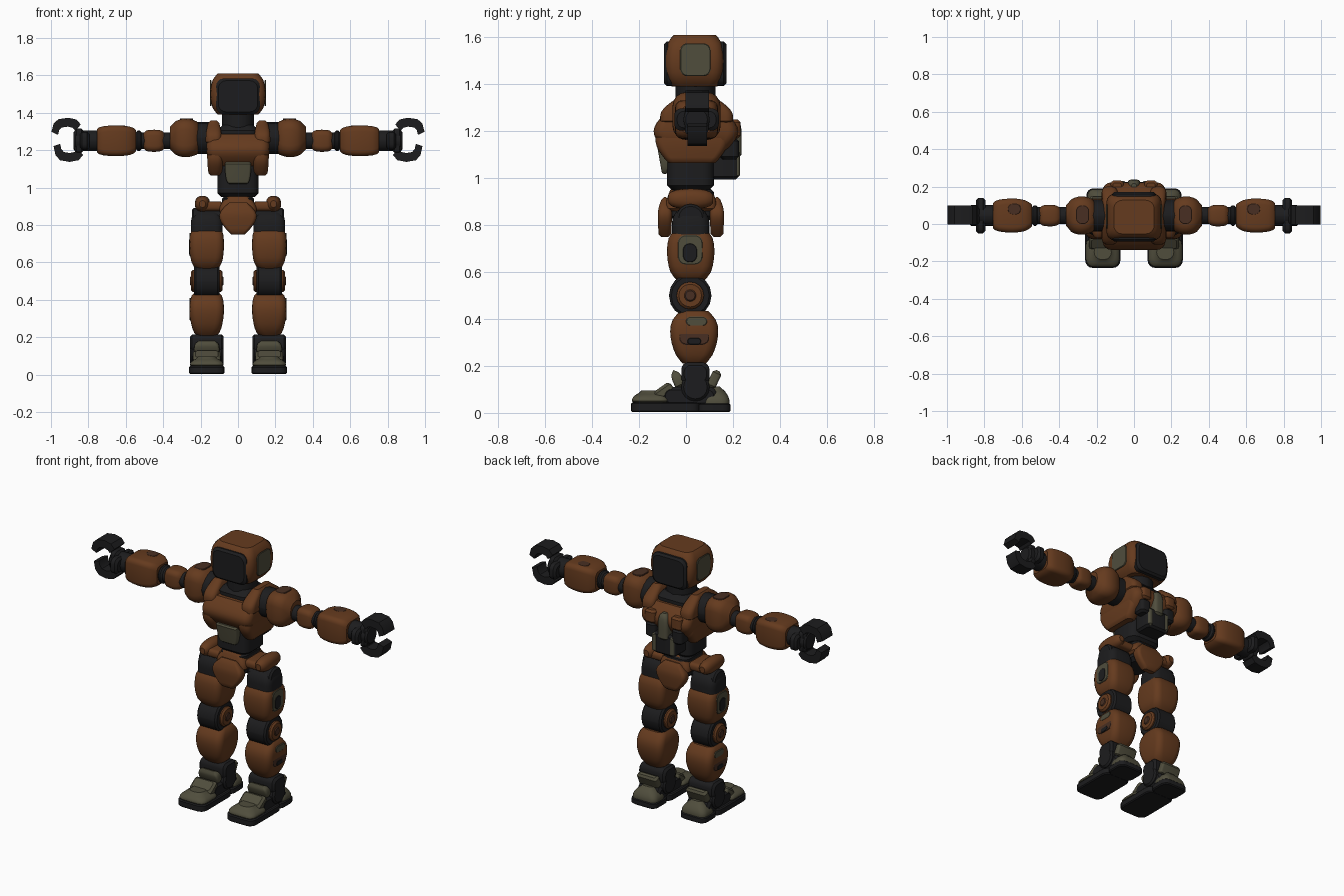
import bpy, bmesh, math
from mathutils import Vector, Matrix

old = bpy.data.objects.get("Cube")
if old:
    bpy.data.objects.remove(old)


def material(name, *rgb):
    m = bpy.data.materials.new(name)
    m.use_nodes = True
    m.diffuse_color = (*rgb, 1)
    bsdf = m.node_tree.nodes["Principled BSDF"]
    bsdf.inputs["Base Color"].default_value = (*rgb, 1)
    return m


RUST = material("rust orange", .13, .043, .013)
BROWN = material("worn brown", .065, .028, .016)
DARK = material("dark metal", .012, .012, .013)
OLIVE = material("olive grey", .08, .075, .046)
ARM_Y, ARM_Z = .045, 1.25     # arm centre line
LEG = .167                    # distance of the leg from the middle
parts = []


def finish(name, mat, bm, mirror):
    bmesh.ops.recalc_face_normals(bm, faces=bm.faces)
    mesh = bpy.data.meshes.new(name)
    bm.to_mesh(mesh)
    bm.free()
    mesh.materials.append(mat)
    ob = bpy.data.objects.new(name, mesh)
    bpy.context.collection.objects.link(ob)
    if mirror:
        ob.modifiers.new("mirror", "MIRROR").use_mirror_merge = False
    parts.append(ob)


def corner_ring(hu, hv, radius):
    """Outline of a rounded rectangle with the given half sizes."""
    rad = min(radius, hu * .96, hv * .96)
    for corner in range(4):
        su = 1 if corner in (0, 3) else -1
        sv = 1 if corner < 2 else -1
        for k in range(5):
            a = (corner + k / 4) * math.pi / 2
            yield su * (hu - rad) + rad * math.cos(a), sv * (hv - rad) + rad * math.sin(a)


def solid(name, mat, at, size, axis="z", low=(1, 1), high=(1, 1), peak=.5, bulge=.55,
          radius=.03, edge=.012, tilt=0, mirror=False):
    """Rounded block along an axis; its cross-section swells from low to full to high."""
    t, u, v = {"x": (0, 1, 2), "y": (1, 0, 2), "z": (2, 0, 1)}[axis]
    bm = bmesh.new()
    rings = []
    steps = 8
    for i in range(-1, steps + 2):
        f = min(max(i / steps, 0), 1)
        end, g = (low, f / peak) if f < peak else (high, (1 - f) / (1 - peak))
        swell = math.sin(g * math.pi / 2) ** bulge
        cap = i < 0 or i > steps
        half = [size[ax] / 2 * (e + (1 - e) * swell) - edge * cap for ax, e in zip((u, v), end)]
        length = size[t] if cap else size[t] - 2 * edge
        ring = []
        for a, b in corner_ring(*half, radius):
            co = Vector()
            co[t], co[u], co[v] = (f - .5) * length, a, b
            ring.append(bm.verts.new(co))
        rings.append(ring)
    for a, b in zip(rings, rings[1:]):
        for i in range(len(a)):
            bm.faces.new((a[i - 1], a[i], b[i], b[i - 1]))
    bm.faces.new(rings[0])
    bm.faces.new(rings[-1])
    place = Matrix.Translation(at) @ Matrix.Rotation(math.radians(tilt), 4, "X")
    bm.transform(place)
    finish(name, mat, bm, mirror)


def pair(*args, **options):
    solid(*args, mirror=True, **options)


def rod(name, mat, at, length, radius, axis="x", mirror=True):
    size = [2 * radius] * 3
    size["xyz".index(axis)] = length
    solid(name, mat, at, size, axis=axis, radius=radius, edge=.01, mirror=mirror)


def arm_part(name, mat, start, end, width, height, **options):
    pair(name, mat, ((start + end) / 2, ARM_Y, ARM_Z), (end - start, width, height), axis="x", **options)


def claw(name, at, start, end, width):
    """Curved hook: a faceted, squarish band in the x-z plane."""
    def square_off(c):
        return math.copysign(abs(c) ** .7, c)
    outline = []
    for reach in (1, .58):
        arc = []
        for k in range(6):
            a = math.radians(start + (end - start) * k / 5)
            arc.append((at[0] + .085 * reach * square_off(math.cos(a)),
                        at[2] + .113 * reach * square_off(math.sin(a))))
        outline += arc if reach == 1 else arc[::-1]
    bm = bmesh.new()
    near, far = [[bm.verts.new((x, at[1] + side * width / 2, z)) for x, z in outline] for side in (-1, 1)]
    bm.faces.new(near)
    bm.faces.new(far)
    for i in range(len(near)):
        bm.faces.new((near[i - 1], near[i], far[i], far[i - 1]))
    finish(name, DARK, bm, True)


# Head with screens front and back
solid("head", RUST, at=(0, .037, 1.5), size=(.295, .25, .22), low=(.8, .85), high=(.8, .8),
      radius=.045, edge=.01)
solid("face_screen", DARK, at=(0, -.067, 1.488), size=(.234, .054, .19), axis="y", radius=.04)
solid("rear_screen", DARK, at=(0, .145, 1.488), size=(.234, .054, .19), axis="y", radius=.04)
pair("head_side_panel", OLIVE, at=(.146, .04, 1.505), size=(.009, .13, .14), axis="x", edge=.003)
rod("neck", DARK, at=(0, .04, 1.36), length=.12, radius=.085, axis="z", mirror=False)
solid("neck_base", DARK, at=(0, .045, 1.27), size=(.22, .21, .13), radius=.05, edge=.03)

# Torso
solid("chest", RUST, at=(0, .042, 1.2), size=(.336, .36, .17), low=(.9, .78), high=(.98, .75),
      bulge=1, radius=.045)
pair("shoulder_strap", RUST, at=(.13, .045, 1.295), size=(.085, .31, .125), high=(.7, .5), peak=.2,
     bulge=1)
pair("side_skirt", RUST, at=(.122, .025, 1.125), size=(.085, .31, .12), low=(.85, .72), peak=.9,
     bulge=1)
solid("waist_core", DARK, at=(0, .02, 1.055), size=(.22, .2, .21), radius=.05, edge=.02)
solid("belly_panel", OLIVE, at=(0, -.085, 1.08), size=(.14, .055, .12), low=(.8, 1), peak=.9,
      radius=.012, edge=.008, tilt=10)
solid("spine_cover", OLIVE, at=(0, .2, 1.17), size=(.07, .075, .16), high=(.7, .8), radius=.02)
solid("lower_pack", DARK, at=(0, .165, 1.06), size=(.16, .12, .13), radius=.02)
pair("pack_fin", OLIVE, at=(.06, .19, 1.06), size=(.03, .08, .12), radius=.012)
pair("back_vent", DARK, at=(.09, .185, 1.125), size=(.07, .08, .09), radius=.02)
pair("back_block", RUST, at=(.09, .205, 1.21), size=(.07, .055, .08), radius=.02)

# Arms, from the shoulder outwards
rod("shoulder_joint", DARK, at=(.185, ARM_Y, 1.265), length=.09, radius=.085)
pair("shoulder_armour", RUST, at=(.28, ARM_Y, 1.265), size=(.168, .205, .205), axis="x",
     low=(.65, .7), high=(.6, .65), radius=.06, edge=.008)
pair("shoulder_patch", BROWN, at=(.275, .05, 1.364), size=(.07, .1, .009), edge=.002)
rod("upper_arm_joint", DARK, at=(.46, ARM_Y, ARM_Z), length=.24, radius=.045)
arm_part("elbow_armour", RUST, start=.39, end=.505, width=.115, height=.118, low=(.8, .85), high=(.9, .9))
rod("elbow_ring", DARK, at=(.53, ARM_Y, ARM_Z), length=.03, radius=.055)
arm_part("forearm", RUST, start=.545, end=.755, width=.182, height=.164, low=(.75, .83), high=(.85, .87))
pair("forearm_patch", BROWN, at=(.64, .08, 1.328), size=(.07, .06, .009), edge=.002)
rod("wrist", DARK, at=(.81, ARM_Y, ARM_Z), length=.14, radius=.056)
arm_part("wrist_flange", DARK, start=.795, end=.845, width=.19, height=.095)
arm_part("palm", DARK, start=.825, end=.875, width=.1, height=.13, radius=.02)

# Claw hands: a broad upper finger and a thumb
claw("upper_finger", at=(.914, .048, 1.26), start=12, end=145, width=.102)
claw("thumb", at=(.902, .048, 1.25), start=-8, end=-145, width=.085)

# Pelvis
solid("pelvis_core", DARK, at=(0, .025, .89), size=(.17, .19, .14), radius=.04, edge=.02)
solid("pelvis_belt", RUST, at=(0, .022, .91), size=(.2, .215, .1), high=(.65, .84), peak=.1, bulge=1)
for label, y in (("front", -.09), ("rear", .132)):
    solid(label + "_hip_plate", RUST, at=(0, y, .835), size=(.2, .06, .17), low=(.5, .9),
          high=(.6, .5), peak=.6, bulge=1, radius=.02)
pair("hip_arm", RUST, at=(.14, .02, .9), size=(.12, .16, .05), axis="x", radius=.02)
pair("hip_cap", RUST, at=(.19, .02, .912), size=(.08, .19, .087), axis="y", low=(.7, .7),
     high=(.7, .7), radius=.035)
rod("hip_pivot", DARK, at=(LEG, .02, .83), length=.16, radius=.06)
pair("thigh_socket", DARK, at=(LEG, .02, .815), size=(.17, .16, .14), high=(.7, .5), peak=.4, radius=.04)

# Legs
pair("thigh", RUST, at=(LEG, .02, .673), size=(.184, .202, .215), low=(.76, .7), high=(.9, .78),
     peak=.6, radius=.04)
pair("thigh_panel", OLIVE, at=(.256, .018, .695), size=(.009, .105, .125), axis="x", edge=.003)
pair("thigh_panel_slot", DARK, at=(.259, .017, .682), size=(.008, .06, .08), axis="x", edge=.002)
rod("knee", DARK, at=(LEG, .018, .5), length=.135, radius=.09)
rod("knee_caps", RUST, at=(LEG, .018, .5), length=.17, radius=.058)
rod("knee_pin", BROWN, at=(LEG, .018, .5), length=.18, radius=.03)
rod("knee_link", DARK, at=(LEG, .02, .5), length=.2, radius=.05, axis="z")
pair("shin", RUST, at=(LEG, .035, .322), size=(.184, .205, .225), low=(.72, .58), high=(.88, .7),
     peak=.65, bulge=.7, radius=.04)
pair("shin_panel", OLIVE, at=(.255, .045, .39), size=(.009, .09, .04), axis="x", edge=.003)
pair("shin_patch", BROWN, at=(.254, .035, .325), size=(.009, .13, .07), axis="x", edge=.003)
pair("shin_slot", DARK, at=(.256, .035, .305), size=(.009, .06, .03), axis="x", edge=.003)

# Ankles and feet
pair("ankle", DARK, at=(LEG, .04, .167), size=(.18, .12, .096), axis="x")
rod("ankle_pivot", DARK, at=(LEG, .04, .11), length=.18, radius=.06)
pair("foot_core", DARK, at=(LEG, .015, .07), size=(.15, .23, .08), axis="x")
pair("sole", DARK, at=(LEG, -.087, .024), size=(.188, .295, .042), radius=.04, edge=.006)
pair("toe_cap", OLIVE, at=(LEG, -.15, .067), size=(.178, .16, .058), high=(.65, .65), peak=.1,
     bulge=.8, radius=.04)
pair("instep_plate", OLIVE, at=(LEG, -.093, .09), size=(.145, .085, .05), tilt=35, radius=.015)
pair("ankle_guard", OLIVE, at=(LEG, -.037, .145), size=(.135, .045, .08), high=(.8, .6), peak=.3,
     tilt=25, radius=.012)
pair("rear_ankle_guard", OLIVE, at=(LEG, .12, .143), size=(.135, .04, .08), tilt=-25, radius=.012)
pair("heel", OLIVE, at=(LEG, .128, .07), size=(.165, .115, .085), high=(.55, .5), peak=.1,
     bulge=.8, radius=.035)
pair("heel_sole", DARK, at=(LEG, .12, .022), size=(.174, .14, .038), radius=.035, edge=.006)

# Smooth the rounded surfaces and keep the hard edges
bpy.ops.object.select_all(action="DESELECT")
for ob in parts:
    ob.select_set(True)
bpy.context.view_layer.objects.active = parts[0]
bpy.ops.object.shade_smooth_by_angle(angle=math.radians(35))
